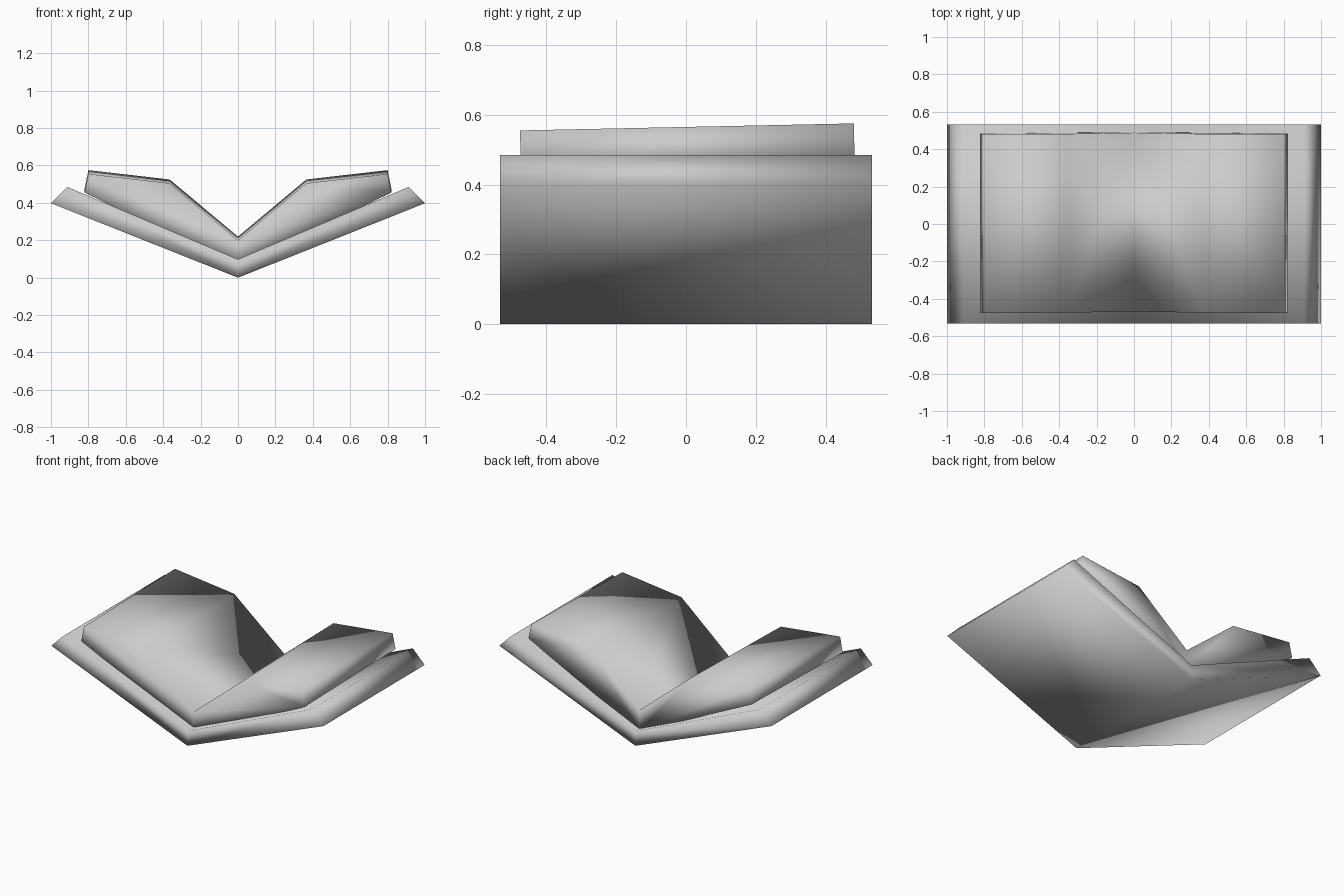
import bpy, bmesh
from mathutils import Matrix

if "Cube" in bpy.data.objects:
    bpy.data.objects.remove(bpy.data.objects["Cube"])


def folded_slab(name, half, depth, tilt=0.0, shift=0.0):
    """Extrude a right-half (x, z) profile along y and mirror it across x = 0.
    First and last profile points lie on the fold line."""
    bm = bmesh.new()
    for side in (1, -1):
        front = [bm.verts.new((side * x, -depth, z)) for x, z in half]
        back = [bm.verts.new((side * x, depth, z)) for x, z in half]
        bm.faces.new(front)
        bm.faces.new(back[::-1])
        for i in range(len(half) - 1):
            bm.faces.new((front[i], back[i], back[i + 1], front[i + 1]))
    bmesh.ops.remove_doubles(bm, verts=bm.verts, dist=1e-5)
    bmesh.ops.recalc_face_normals(bm, faces=bm.faces)
    bm.transform(Matrix.Translation((0, shift, 0)) @ Matrix.Rotation(tilt, 4, 'X'))
    mesh = bpy.data.meshes.new(name)
    bm.to_mesh(mesh)
    bm.free()
    for poly in mesh.polygons:
        poly.use_smooth = True
    obj = bpy.data.objects.new(name, mesh)
    bpy.context.collection.objects.link(obj)
    return obj


# Thick V-shaped cover with slanted outer edges
folded_slab("book_cover",
            [(0, 0), (1.0, 0.398), (0.912, 0.485), (0, 0.098)], 0.532)

# Page block, slightly tilted up towards the back
folded_slab("book_pages",
            [(0, 0.07), (0.82, 0.465), (0.80, 0.565), (0.365, 0.515), (0, 0.21)],
            0.478, tilt=0.021, shift=0.0145)
